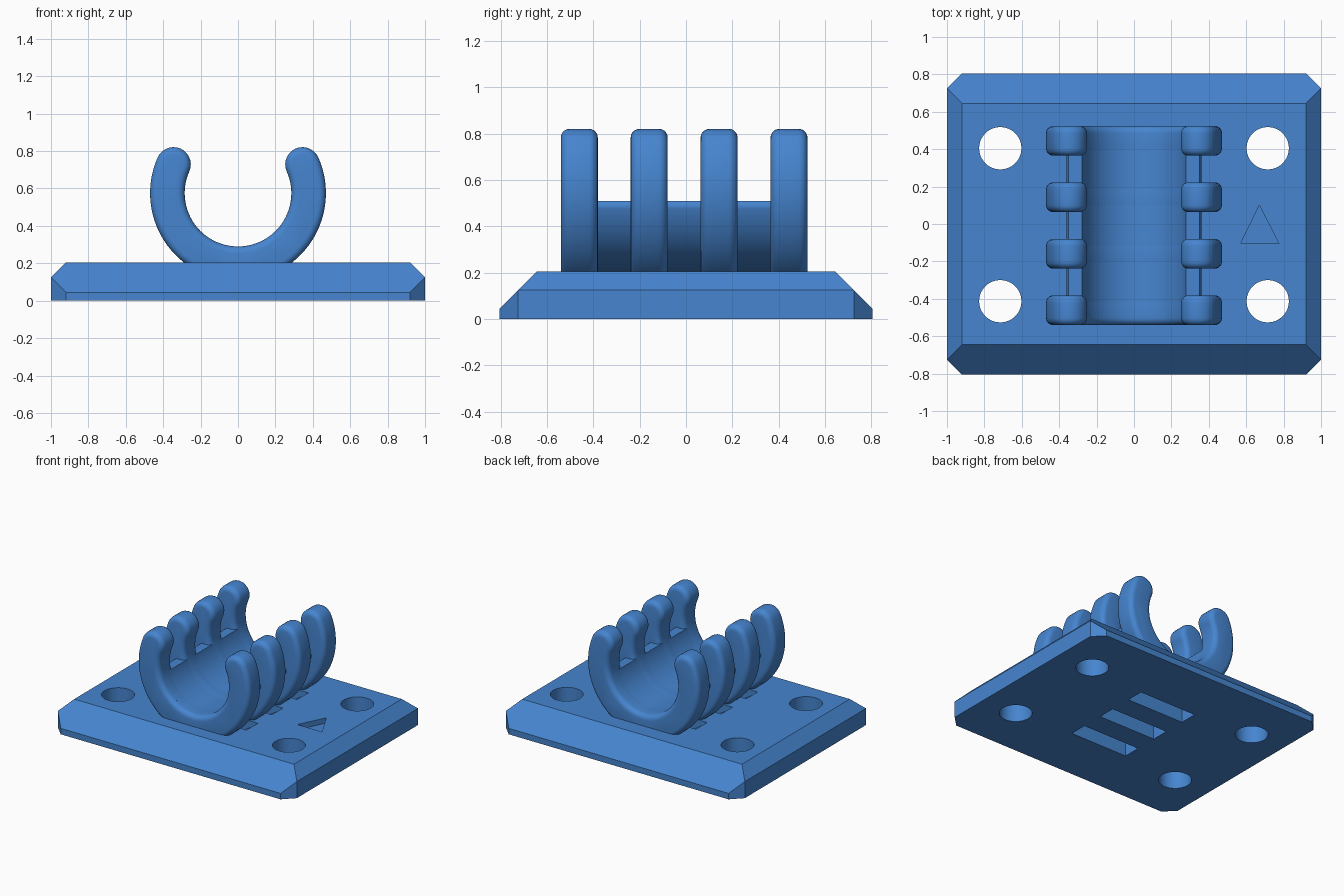
import bpy, bmesh, math
from mathutils import Vector

if "Cube" in bpy.data.objects:
    bpy.data.objects.remove(bpy.data.objects["Cube"])

BLUE = bpy.data.materials.new("blue plastic")
BLUE.diffuse_color = (0.061, 0.235, 0.631, 1)
BLUE.use_nodes = True
BLUE.node_tree.nodes["Principled BSDF"].inputs["Base Color"].default_value = BLUE.diffuse_color

CZ = 0.575            # height of the cradle axis
R_IN, R_OUT = 0.285, 0.47
Y_MID, Y_STEP = -0.008, 0.302


def finish(bm, name):
    bmesh.ops.recalc_face_normals(bm, faces=bm.faces[:])
    me = bpy.data.meshes.new(name)
    bm.to_mesh(me)
    bm.free()
    ob = bpy.data.objects.new(name, me)
    bpy.context.collection.objects.link(ob)
    me.materials.append(BLUE)
    return ob


def activate(ob):
    bpy.ops.object.select_all(action='DESELECT')
    ob.select_set(True)
    bpy.context.view_layer.objects.active = ob


def smooth(ob, angle=35):
    activate(ob)
    bpy.ops.object.shade_smooth_by_angle(angle=math.radians(angle))


def prism(name, pts, axis, a, b, bevel=0.0):
    """Extrude a closed outline along y (outline in x,z) or z (outline in x,y)."""
    bm = bmesh.new()
    place = (lambda p, t: (p[0], t, p[1])) if axis == 'y' else (lambda p, t: (p[0], p[1], t))
    ends = [[bm.verts.new(place(p, t)) for p in pts] for t in (a, b)]
    caps = [bm.faces.new(ring) for ring in ends]
    n = len(pts)
    for i in range(n):
        j = (i + 1) % n
        bm.faces.new((ends[0][i], ends[0][j], ends[1][j], ends[1][i]))
    bmesh.ops.recalc_face_normals(bm, faces=bm.faces[:])
    if bevel:
        edges = list({e for f in caps for e in f.edges})
        bmesh.ops.bevel(bm, geom=edges, offset=bevel, segments=5, profile=0.5, affect='EDGES')
    return finish(bm, name)


def arc(r, a0, a1, n, cx=0.0, cy=0.0):
    return [(cx + r * math.cos(math.radians(a0 + (a1 - a0) * i / n)),
             cy + r * math.sin(math.radians(a0 + (a1 - a0) * i / n))) for i in range(n + 1)]


def cut(ob, cutter):
    m = ob.modifiers.new("cut", 'BOOLEAN')
    m.operation, m.solver, m.object = 'DIFFERENCE', 'EXACT', cutter
    activate(ob)
    bpy.ops.object.modifier_apply(modifier=m.name)
    bpy.data.objects.remove(cutter, do_unlink=True)


# Base plate: a block with its top edges and upright corners chamfered by planes
bm = bmesh.new()
bmesh.ops.create_cube(bm, size=1)
for v in bm.verts:
    v.co = Vector((v.co.x * 2, v.co.y * 1.61, (v.co.z + 0.5) * 0.205))
planes = []
for s in (-1, 1):
    planes += [((s, 0, 1), 1.125), ((0, s, 1), 0.85)]
    planes += [((s, t, 0), 1.725) for t in (-1, 1)]
for normal, d in planes:
    no = Vector(normal)
    bmesh.ops.bisect_plane(bm, geom=bm.verts[:] + bm.edges[:] + bm.faces[:],
                           plane_co=no * (d / no.length_squared), plane_no=no, clear_outer=True)
    bmesh.ops.holes_fill(bm, edges=[e for e in bm.edges if e.is_boundary])
base = finish(bm, "base_plate")

# Screw holes
for x in (-0.715, 0.715):
    for y in (-0.413, 0.405):
        cut(base, prism("hole_cutter", arc(0.113, 0, 352.5, 47, x, y), 'z', -0.1, 0.4))

# Triangular direction mark, recessed
cut(base, prism("mark_cutter", [(0.57, -0.105), (0.775, -0.105), (0.67, 0.10)], 'z', 0.165, 0.4))

# Strap slots through the plate, flaring under the cradle
R_SLOT, HALF = 0.5, 0.24
lo = -math.degrees(math.acos(HALF / R_SLOT))
hi = -math.degrees(math.asin((CZ - 0.205) / R_SLOT))
right = arc(R_SLOT, lo, hi + 1, 8, 0, CZ)
slot = [(HALF, -0.1)] + right + [(right[-1][0], 0.3)]
slot += [(-x, z) for x, z in reversed(slot)]
for k in (-1, 0, 1):
    y = Y_MID + k * Y_STEP
    cut(base, prism("slot_cutter", slot, 'y', y - 0.067, y + 0.067))
smooth(base, 30)

# Clip ribs: open rings with round tips and softened edges
TIP = 24
r_mid, r_tip = (R_IN + R_OUT) / 2, (R_OUT - R_IN) / 2
tip_x, tip_z = r_mid * math.cos(math.radians(TIP)), CZ + r_mid * math.sin(math.radians(TIP))
outline = arc(R_OUT, -180 - TIP, TIP, 72, 0, CZ)
outline += arc(r_tip, TIP, TIP + 180, 14, tip_x, tip_z)[1:-1]
outline += arc(R_IN, TIP, -180 - TIP, 72, 0, CZ)
outline += arc(r_tip, -TIP, 180 - TIP, 14, -tip_x, tip_z)[1:-1]
for k in range(4):
    y = Y_MID + (k - 1.5) * Y_STEP
    smooth(prism(f"clip_rib_{k + 1}", outline, 'y', y - 0.08, y + 0.08, 0.038), 40)

# Cradle trough: thinner shell joining the ribs, with a level rim
R_SHELL, RIM = 0.37, 0.51
a_out = math.degrees(math.asin((CZ - RIM) / R_SHELL))
a_in = math.degrees(math.asin((CZ - RIM) / R_IN))
shell = arc(R_SHELL, -180 + a_out + 3, -a_out - 3, 60, 0, CZ)
shell += [(R_SHELL * math.cos(math.radians(a_out)) - 0.015, RIM)]
shell += arc(R_IN, -a_in, -180 + a_in, 60, 0, CZ)
shell += [(-R_SHELL * math.cos(math.radians(a_out)) + 0.015, RIM)]
half = 1.5 * Y_STEP + 0.04
smooth(prism("cradle_trough", shell, 'y', Y_MID - half, Y_MID + half), 50)
